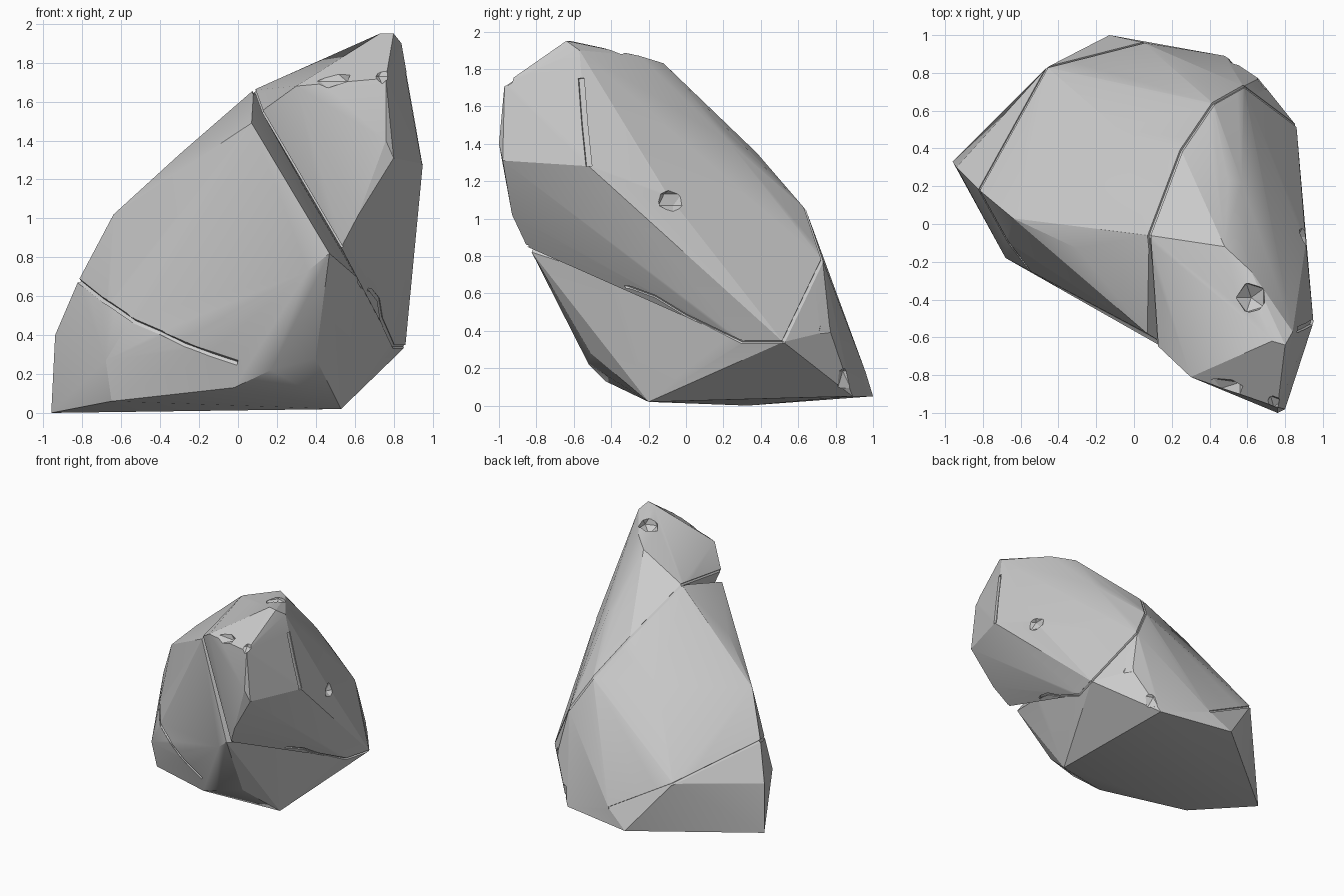
import bpy
import bmesh
from mathutils import Vector
from mathutils.bvhtree import BVHTree

default_cube = bpy.data.objects.get("Cube")
if default_cube:
    bpy.data.objects.remove(default_cube, do_unlink=True)

stone = bpy.data.materials.new("stone_grey")
stone.use_nodes = True
stone_colour = (.6, .6, .6, 1)
stone.diffuse_color = stone_colour
stone.node_tree.nodes["Principled BSDF"].inputs["Base Color"].default_value = stone_colour

# Corners along the fracture that both blocks share
seam = dict(
    seam_crown=(.08, -.06, 1.66),
    seam_back_high=(.25, .39, 1.34),
    seam_back_middle=(.42, .64, 1.05),
    seam_back_low=(.58, .73, .78),
    seam_side_back=(.86, .52, .34),
    seam_side_front=(.8, .3, .34),
)

# Corners of the leaning upper block
upper = dict(
    seam_brow=(.12, -.64, 1.55),
    seam_chin=(.53, -.85, .85),
    roof_back=(.48, -.12, 1.83),
    roof_slope=(.5, .23, 1.45),
    side_slope=(.57, .22, 1.42),
    roof_side=(.62, -.25, 1.87),
    peak_inner=(.73, -.62, 1.95),
    peak_outer=(.8, -.64, 1.95),
    shoulder_top=(.84, -.57, 1.9),
    shoulder_low=(.95, -.52, 1.28),
    brow_corner=(.3, -.81, 1.68),
    nose_top=(.76, -.97, 1.72),
    nose_middle=(.76, -1, 1.4),
    nose_low=(.8, -.98, 1.31),
    jaw=(.62, -.93, 1.02),
    hip=(.91, -.1, 1.13),
)

# Corners of the broad lower block
lower = dict(
    brow_step=(.07, -.58, 1.49),
    chin_step=(.47, -.825, .82),
    ridge_high=(-.3, -.13, 1.33),
    ridge_middle=(-.64, .03, 1.02),
    ridge_low=(-.82, .18, .68),
    left_corner=(-.94, .3, .4),
    left_foot=(-.96, .33, 0),
    left_bulge=(-.68, -.18, .27),
    front_foot=(-.65, -.15, .06),
    front_keel=(-.02, -.43, .13),
    front_keel_side=(.17, -.52, .22),
    front_belly=(0, -.47, .26),
    front_cheek=(.36, -.77, .73),
    cheek_low=(.34, -.69, .56),
    belly_side=(.4, -.51, .28),
    side_bulge=(.62, -.42, .69),
    keel=(.53, -.2, .02),
    back_shoulder=(-.46, .83, .47),
    back_bulge=(-.08, .5, 1.07),
    back_foot=(-.13, 1, .05),
    back_heel=(.05, .96, .18),
    right_foot=(.48, .89, .05),
    right_heel=(.66, .77, .4),
)
corner = {**seam, **upper, **lower}


def link(name, mesh):
    obj = bpy.data.objects.new(name, mesh)
    bpy.context.collection.objects.link(obj)
    return obj


def block(name, points):
    """Faceted convex block around a set of corners."""
    bm = bmesh.new()
    for point in points:
        bm.verts.new(point)
    hull = bmesh.ops.convex_hull(bm, input=bm.verts)
    spare = set(hull["geom_interior"]) | set(hull["geom_unused"])
    bmesh.ops.delete(bm, geom=[g for g in spare if isinstance(g, bmesh.types.BMVert)], context="VERTS")
    bmesh.ops.recalc_face_normals(bm, faces=bm.faces)
    mesh = bpy.data.meshes.new(name)
    bm.to_mesh(mesh)
    bm.free()
    mesh.materials.append(stone)
    return link(name, mesh)


def combine(target, tool, operation):
    """Apply a boolean and remove the helper."""
    modifier = target.modifiers.new("combine", "BOOLEAN")
    modifier.operation = operation
    modifier.solver = "EXACT"
    modifier.object = tool
    bpy.context.view_layer.objects.active = target
    bpy.ops.object.modifier_apply(modifier=modifier.name)
    bpy.data.objects.remove(tool, do_unlink=True)


# Main rock
rock = block("rock", list(seam.values()) + list(lower.values()))
combine(rock, block("upper_block", list(seam.values()) + list(upper.values())), "UNION")

bm = bmesh.new()
bm.from_mesh(rock.data)
surface = BVHTree.FromBMesh(bm)
bm.free()


def crack(path, width):
    """Groove that follows the rock surface along a path."""
    path = [Vector(corner.get(p, p)) for p in path]
    samples = [a.lerp(b, i / 4) for a, b in zip(path, path[1:]) for i in range(4)] + path[-1:]
    curve = bpy.data.curves.new("crack_cutter", "CURVE")
    curve.dimensions = "3D"
    curve.bevel_depth = width
    curve.bevel_resolution = 0
    curve.use_fill_caps = True
    spline = curve.splines.new("POLY")
    spline.points.add(len(samples) - 1)
    for point, sample in zip(spline.points, samples):
        point.co = (*surface.find_nearest(sample)[0], 1)
    temporary = link("crack_curve", curve)
    shape = temporary.evaluated_get(bpy.context.evaluated_depsgraph_get())
    cutter = link("crack_cutter", bpy.data.meshes.new_from_object(shape))
    cutter.hide_render = True
    bpy.data.objects.remove(temporary, do_unlink=True)
    combine(rock, cutter, "DIFFERENCE")


def chip(centre, size):
    """Small faceted hollow knocked out of an edge."""
    bm = bmesh.new()
    bmesh.ops.create_icosphere(bm, subdivisions=1, radius=1)
    bmesh.ops.scale(bm, vec=size, verts=bm.verts)
    bmesh.ops.translate(bm, vec=centre, verts=bm.verts)
    mesh = bpy.data.meshes.new("chip_cutter")
    bm.to_mesh(mesh)
    bm.free()
    cutter = link("chip_cutter", mesh)
    cutter.hide_render = True
    combine(rock, cutter, "DIFFERENCE")


# Cracks
crack(["seam_crown", "seam_brow", "seam_chin"], .016)
crack(["seam_crown", "seam_back_high", "seam_back_middle", "seam_back_low", "seam_side_back"], .012)
crack(["seam_side_back", "seam_side_front", (.74, 0, .48), (.7, -.15, .6), (.63, -.42, .69)], .012)
crack(["ridge_low", (-.5, -.2, .47), "front_belly"], .014)
crack(["ridge_low", "back_shoulder", "back_heel"], .012)
crack(["shoulder_low", (.9, -.54, 1.5), (.86, -.56, 1.75)], .022)

# Chipped edges
chip((.92, -.07, 1.1), (.06, .09, .07))
chip((.62, -.39, 1.91), (.09, .09, .1))
chip((.74, -.97, 1.76), (.06, .07, .07))
chip((.46, -.87, 1.73), (.14, .06, .06))
chip((.72, .78, .46), (.08, .08, .15))
chip((.57, .88, .14), (.08, .08, .1))

# Crisp facets with softly blended shallow edges
bpy.ops.object.select_all(action="DESELECT")
rock.select_set(True)
bpy.context.view_layer.objects.active = rock
bpy.ops.object.shade_smooth_by_angle(angle=.35)
